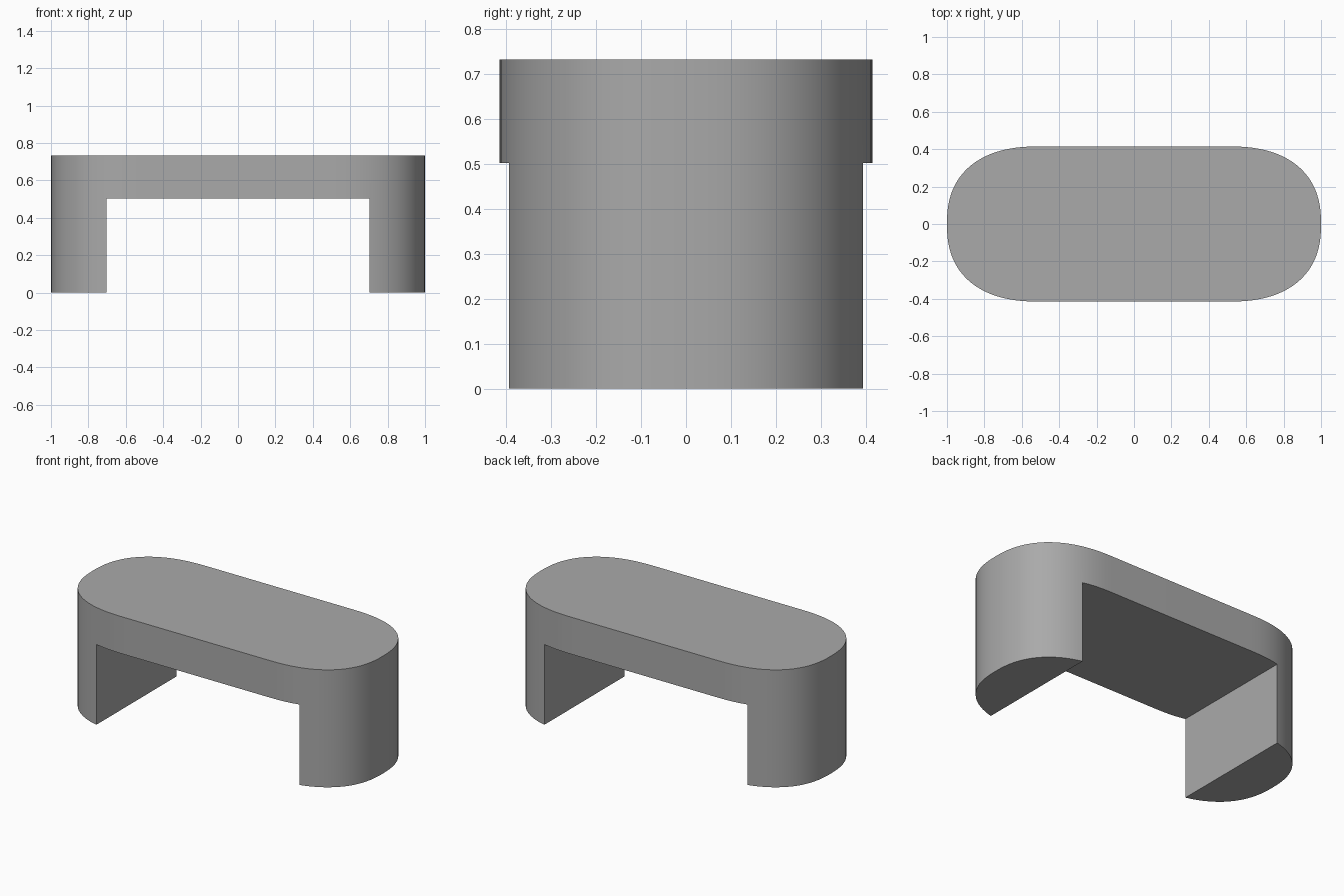
import bpy, bmesh
from math import sin, cos, pi

if "Cube" in bpy.data.objects:
    bpy.data.objects.remove(bpy.data.objects["Cube"])

LENGTH, HALF_DEPTH, HEIGHT = 1.0, 0.415, 0.733
STRAIGHT = 0.5            # half length of the straight sides
LEG_INNER, UNDERSIDE = 0.702, 0.502
ROUNDNESS = 2.4           # superellipse exponent of the ends
STEPS = 48

grey = bpy.data.materials.new("warm_grey")
grey.use_nodes = True
colour = (0.4, 0.4, 0.4, 1)
grey.diffuse_color = colour
grey.node_tree.nodes["Principled BSDF"].inputs["Base Color"].default_value = colour


def end_outline(side):
    """Rounded end, running counter-clockwise on the given side."""
    points = []
    for i in range(STEPS + 1):
        a = -pi / 2 + pi * i / STEPS
        c, s = max(cos(a), 0), sin(a)
        x = STRAIGHT + (LENGTH - STRAIGHT) * c ** (2 / ROUNDNESS)
        y = HALF_DEPTH * abs(s) ** (2 / ROUNDNESS) * (1 if s >= 0 else -1)
        points.append((side * x, side * y))
    return points


# Solid body from the rounded outline
bm = bmesh.new()
base = bm.faces.new([bm.verts.new((x, y, 0)) for x, y in end_outline(1) + end_outline(-1)])
top = bmesh.ops.extrude_face_region(bm, geom=[base])["geom"]
bmesh.ops.translate(bm, vec=(0, 0, HEIGHT), verts=[v for v in top if isinstance(v, bmesh.types.BMVert)])
bmesh.ops.recalc_face_normals(bm, faces=bm.faces)
mesh = bpy.data.meshes.new("bench_body")
bm.to_mesh(mesh)
bm.free()
body = bpy.data.objects.new("bench_body", mesh)
bpy.context.collection.objects.link(body)
mesh.materials.append(grey)

# Opening between the legs
bpy.ops.mesh.primitive_cube_add(size=2, location=(0, 0, UNDERSIDE - 1))
cutter = bpy.context.object
cutter.name = "opening_cutter"
cutter.scale = (LEG_INNER, 1, 1)
cutter.hide_render = True
cutter.data.materials.append(grey)

cut = body.modifiers.new("opening", "BOOLEAN")
cut.operation = "DIFFERENCE"
cut.solver = "EXACT"
cut.object = cutter
bpy.ops.object.select_all(action="DESELECT")
body.select_set(True)
bpy.context.view_layer.objects.active = body
bpy.ops.object.modifier_apply(modifier=cut.name)
bpy.data.objects.remove(cutter)

# Smooth round ends with crisp edges
bpy.ops.object.shade_smooth_by_angle(angle=pi / 6)
